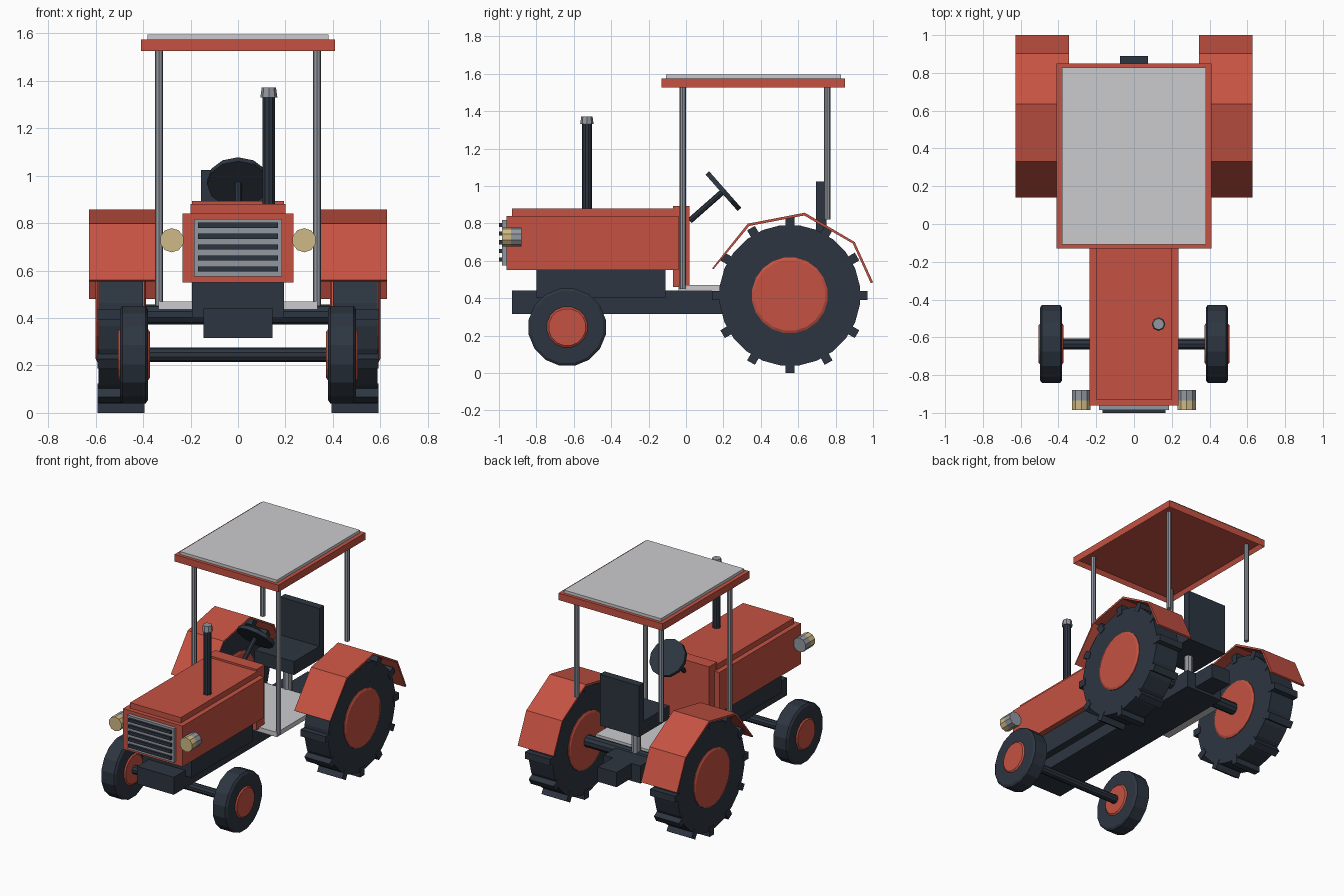
import bpy, bmesh, math
from mathutils import Vector, Matrix

if "Cube" in bpy.data.objects:
    bpy.data.objects.remove(bpy.data.objects["Cube"], do_unlink=True)


def material(name, rgb):
    m = bpy.data.materials.new(name)
    m.use_nodes = True
    m.diffuse_color = (*rgb, 1)
    m.node_tree.nodes["Principled BSDF"].inputs["Base Color"].default_value = (*rgb, 1)
    return m


RED = material("tractor red", (0.56, 0.085, 0.055))
DARK = material("dark slate", (0.026, 0.036, 0.052))
METAL = material("grey metal", (0.29, 0.31, 0.35))
PALE = material("pale grey", (0.60, 0.60, 0.62))
LENS = material("lamp yellow", (0.62, 0.49, 0.24))


def finish(name, bm, mat):
    bmesh.ops.recalc_face_normals(bm, faces=bm.faces)
    mesh = bpy.data.meshes.new(name)
    bm.to_mesh(mesh)
    bm.free()
    mesh.materials.append(mat)
    ob = bpy.data.objects.new(name, mesh)
    bpy.context.collection.objects.link(ob)
    return ob


def add_box(bm, x, y, z, turn=Matrix()):
    size = Matrix.Diagonal((x[1] - x[0], y[1] - y[0], z[1] - z[0], 1))
    mid = Matrix.Translation((sum(x) / 2, sum(y) / 2, sum(z) / 2))
    bmesh.ops.create_cube(bm, size=1, matrix=turn @ mid @ size)


def box(name, x, y, z, mat):
    """Block between limits; a single x value means symmetric about the centre."""
    bm = bmesh.new()
    add_box(bm, x if isinstance(x, tuple) else (-x, x), y, z)
    return finish(name, bm, mat)


def rod(name, a, b, r, mat, n=8, r2=None):
    """Cylinder or cone from point a to point b."""
    a, b = Vector(a), Vector(b)
    bm = bmesh.new()
    spin = (b - a).to_track_quat('Z', 'Y').to_matrix().to_4x4()
    bmesh.ops.create_cone(bm, cap_ends=True, segments=n, radius1=r,
                          radius2=r if r2 is None else r2, depth=(b - a).length,
                          matrix=Matrix.Translation((a + b) / 2) @ spin)
    return finish(name, bm, mat)


def disc(name, side, y, z, profile, n, mat):
    """Solid of revolution about a sideways axle from (x, radius) pairs."""
    bm = bmesh.new()
    rings = []
    for x, r in profile:
        angles = [2 * math.pi * (i + 0.5) / n for i in range(n)]
        rings.append([bm.verts.new((side * x, y + r * math.sin(t), z + r * math.cos(t)))
                      for t in angles])
    for p, q in zip(rings, rings[1:]):
        for i in range(n):
            j = (i + 1) % n
            bm.faces.new((p[i], p[j], q[j], q[i]))
    bm.faces.new(rings[0])
    bm.faces.new(rings[-1])
    return finish(name, bm, mat)


# Bonnet, cowl, engine and chassis
box("bonnet", 0.235, (-0.96, -0.04), (0.55, 0.84), RED)
box("bonnet_top", 0.2, (-0.93, -0.06), (0.83, 0.88), RED)
box("cowl", 0.195, (-0.07, 0.02), (0.46, 0.893), RED)
box("engine_block", 0.195, (-0.8, -0.11), (0.40, 0.56), DARK)
box("chassis", 0.145, (-0.93, 0.72), (0.315, 0.44), DARK)
box("rear_hitch", 0.075, (0.7, 0.89), (0.335, 0.44), DARK)
box("floor_plate", 0.335, (-0.04, 0.54), (0.437, 0.47), PALE)

# Grille with raised slats
box("grille", 0.185, (-0.985, -0.95), (0.575, 0.817), METAL)
for i in range(5):
    z = 0.607 + 0.046 * i
    box(f"grille_slat_{i + 1}", 0.168, (-1.0, -0.98), (z - 0.011, z + 0.011), DARK)

# Exhaust stack
rod("exhaust_pipe", (0.13, -0.53, 0.86), (0.13, -0.53, 1.34), 0.027, DARK, 10)
rod("exhaust_cap", (0.13, -0.53, 1.33), (0.13, -0.53, 1.372), 0.036, METAL, 8, 0.03)

# Steering wheel on a slanted column
hub, slope = Vector((0, 0.2, 0.972)), Vector((0, 0.75, 0.66))
rod("steering_column", hub - slope * 0.24, hub, 0.016, DARK)
rod("steering_wheel", hub - slope * 0.013, hub + slope * 0.013, 0.13, DARK, 12)

# Seat
rod("seat_post", (0, 0.56, 0.43), (0, 0.56, 0.67), 0.03, METAL)
box("seat_cushion", 0.155, (0.41, 0.75), (0.66, 0.755), DARK)
box("seat_back", 0.155, (0.695, 0.75), (0.74, 1.025), DARK)

# Canopy: shallow tray opening downward, with a pale top panel
bm = bmesh.new()
add_box(bm, (-0.41, 0.41), (-0.13, 0.85), (1.525, 1.575))
bm.normal_update()
under = [f for f in bm.faces if f.normal.z < -0.9]
bmesh.ops.inset_region(bm, faces=under, thickness=0.022)
bmesh.ops.translate(bm, verts=under[0].verts, vec=(0, 0, 0.03))
finish("canopy", bm, RED)
box("canopy_panel", 0.382, (-0.108, 0.828), (1.57, 1.595), PALE)

# Axles
rod("front_axle", (-0.42, -0.635, 0.245), (0.42, -0.635, 0.245), 0.03, DARK, 10)
rod("rear_axle", (-0.45, 0.555, 0.415), (0.45, 0.555, 0.415), 0.042, DARK, 10)


def fender(name, side):
    """Bent sheet over the rear wheel."""
    path = [(0.14, 0.56), (0.33, 0.798), (0.635, 0.857), (0.902, 0.7), (1.0, 0.485)]
    inner = [(0.147, 0.555), (0.338, 0.786), (0.632, 0.842), (0.892, 0.692), (0.988, 0.48)]
    bm = bmesh.new()
    outline = path + inner[::-1]
    near, far = ([bm.verts.new((side * x, y, z)) for y, z in outline] for x in (0.345, 0.628))
    n = len(outline)
    for i in range(n):
        j = (i + 1) % n
        bm.faces.new((near[i], near[j], far[j], far[i]))
    for ring in (near, far):
        for i in range(len(path) - 1):
            bm.faces.new((ring[i], ring[i + 1], ring[n - 2 - i], ring[n - 1 - i]))
    finish(name, bm, RED)


# Paired parts
for label, s in (("left", 1), ("right", -1)):
    # Canopy posts
    rod(f"{label}_front_post", (s * 0.333, -0.018, 0.45), (s * 0.333, -0.018, 1.55), 0.017, METAL)
    rod(f"{label}_rear_post", (s * 0.333, 0.755, 0.82), (s * 0.333, 0.755, 1.55), 0.017, METAL)

    # Headlamps
    rod(f"{label}_lamp_housing", (s * 0.279, -0.935, 0.728), (s * 0.279, -0.88, 0.728),
        0.051, METAL, 10)
    rod(f"{label}_lamp_lens", (s * 0.279, -0.985, 0.728), (s * 0.279, -0.935, 0.728),
        0.051, LENS, 10)

    # Front wheel
    disc(f"{label}_front_tyre", s, -0.635, 0.245,
         [(0.38, 0.195), (0.39, 0.21), (0.488, 0.21), (0.498, 0.195)], 16, DARK)
    disc(f"{label}_front_hub", s, -0.635, 0.245,
         [(0.372, 0.1), (0.38, 0.11), (0.498, 0.11), (0.506, 0.1)], 16, RED)

    # Rear wheel with block lugs
    disc(f"{label}_rear_tyre", s, 0.555, 0.415, [(0.4, 0.378), (0.588, 0.378)], 24, DARK)
    disc(f"{label}_rear_hub", s, 0.555, 0.415,
         [(0.388, 0.19), (0.395, 0.204), (0.593, 0.204), (0.6, 0.19)], 20, RED)
    bm = bmesh.new()
    for i in range(12):
        turn = Matrix.Translation((0, 0.555, 0.415)) @ Matrix.Rotation(math.pi * i / 6, 4, 'X')
        add_box(bm, (s * 0.395, s * 0.592), (-0.024, 0.024), (0.35, 0.415), turn)
    finish(f"{label}_rear_lugs", bm, DARK)

    fender(f"{label}_fender", s)
